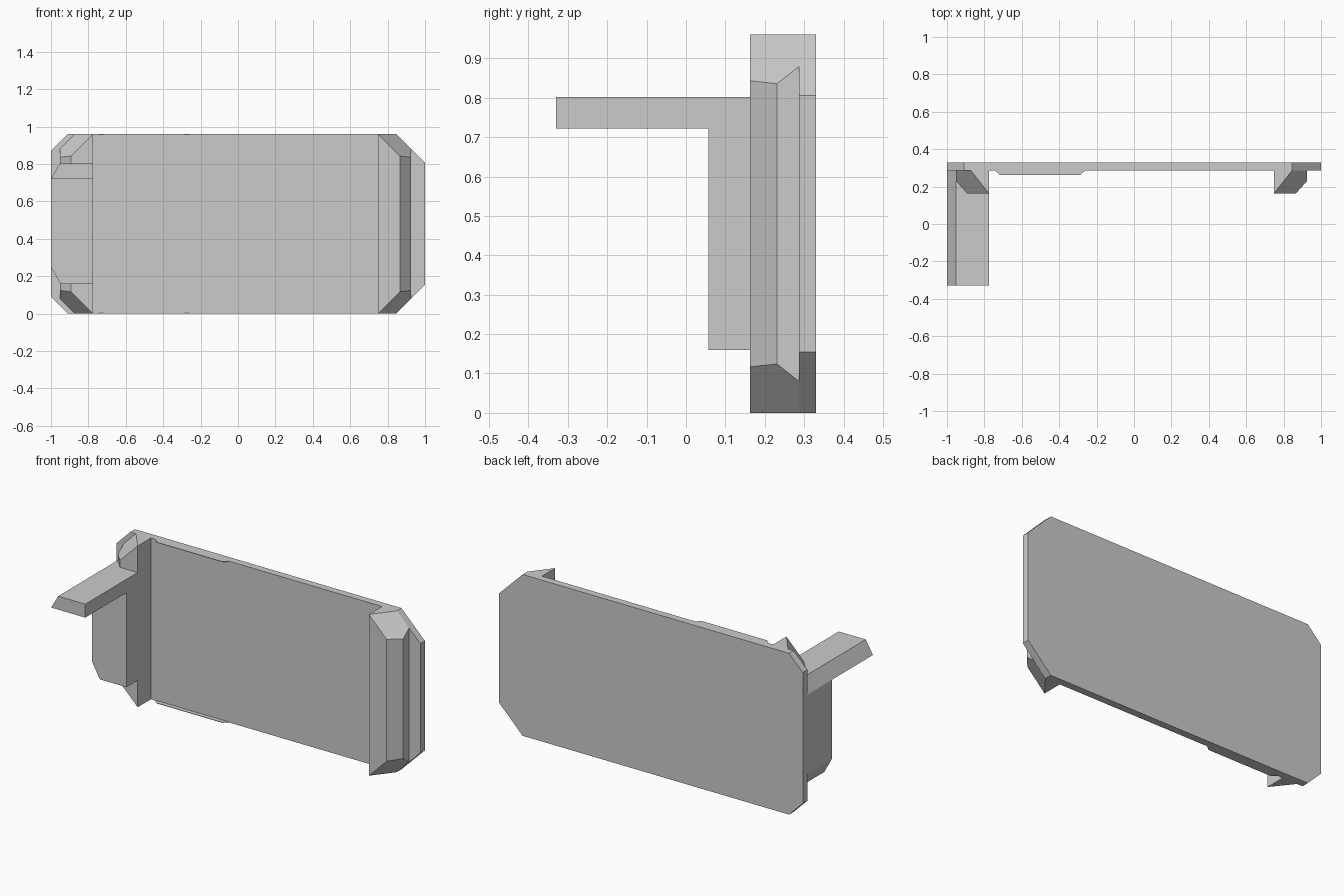
import bpy, bmesh
from mathutils import Vector

if "Cube" in bpy.data.objects:
    bpy.data.objects.remove(bpy.data.objects["Cube"])

Y_BACK, Y_PANEL, Y_POST = 0.33, 0.287, 0.163
HEIGHT = 0.96


def make_object(name, bm):
    bmesh.ops.recalc_face_normals(bm, faces=bm.faces)
    mesh = bpy.data.meshes.new(name)
    bm.to_mesh(mesh)
    bm.free()
    obj = bpy.data.objects.new(name, mesh)
    bpy.context.collection.objects.link(obj)
    return obj


def prism(points, offset):
    """Extrude a closed 3D outline along an offset."""
    bm = bmesh.new()
    face = bm.faces.new([bm.verts.new(p) for p in points])
    ext = bmesh.ops.extrude_face_region(bm, geom=[face], use_keep_orig=True)
    moved = [g for g in ext["geom"] if isinstance(g, bmesh.types.BMVert)]
    bmesh.ops.translate(bm, verts=moved, vec=offset)
    return bm


def prism_y(name, profile, y0, y1):
    return make_object(name, prism([(x, y0, z) for x, z in profile], (0, y1 - y0, 0)))


def cut(bm, co, normal):
    """Slice away everything on the normal side and cap the opening."""
    res = bmesh.ops.bisect_plane(bm, geom=bm.verts[:] + bm.edges[:] + bm.faces[:],
                                 dist=1e-5, plane_co=co, plane_no=normal, clear_outer=True)
    edges = [g for g in res["geom_cut"] if isinstance(g, bmesh.types.BMEdge)]
    bmesh.ops.holes_fill(bm, edges=[e for e in bm.edges if e.is_boundary], sides=0)


def post(name, side, inner):
    """Vertical edge post with slanted corner cuts at both ends."""
    section = [(0, Y_PANEL), (0, Y_POST), (0.117, Y_POST), (0.178, 0.231), (0.178, Y_PANEL)]
    bm = prism([(side * (inner + dx), y, 0) for dx, y in section], (0, 0, HEIGHT))
    for base, s in ((0, -1), (HEIGHT, 1)):
        cut(bm, Vector((side * inner, Y_POST, base)), Vector((side, -0.79, s)))
    return make_object(name, bm)


# Main panel with clipped corners
prism_y("back_panel", [(-0.91, 0), (0.845, 0), (1, 0.155), (1, 0.806), (0.845, HEIGHT),
                       (-0.91, HEIGHT), (-1, 0.87), (-1, 0.09)], Y_PANEL, Y_BACK)

# Edge posts
post("right_post", 1, 0.748)
post("left_post", -1, 0.775)

# Side block and the bar projecting forward from its top
prism_y("side_block", [(-1, 0.722), (-0.953, 0.802), (-0.775, 0.802), (-0.775, 0.16),
                       (-0.95, 0.16), (-1, 0.25)], 0.057, Y_PANEL)
prism_y("projecting_bar", [(-1, 0.722), (-0.953, 0.802), (-0.775, 0.802), (-0.775, 0.722)],
        -0.33, 0.057)

# Thin lips on the top and bottom edges of the panel
for name, z in (("bottom_lip", 0), ("top_lip", HEIGHT - 0.003)):
    lip = [(-0.745, Y_PANEL), (-0.717, 0.262), (-0.288, 0.262), (-0.26, Y_PANEL)]
    make_object(name, prism([(x, y, z) for x, y in lip], (0, 0, 0.003)))
